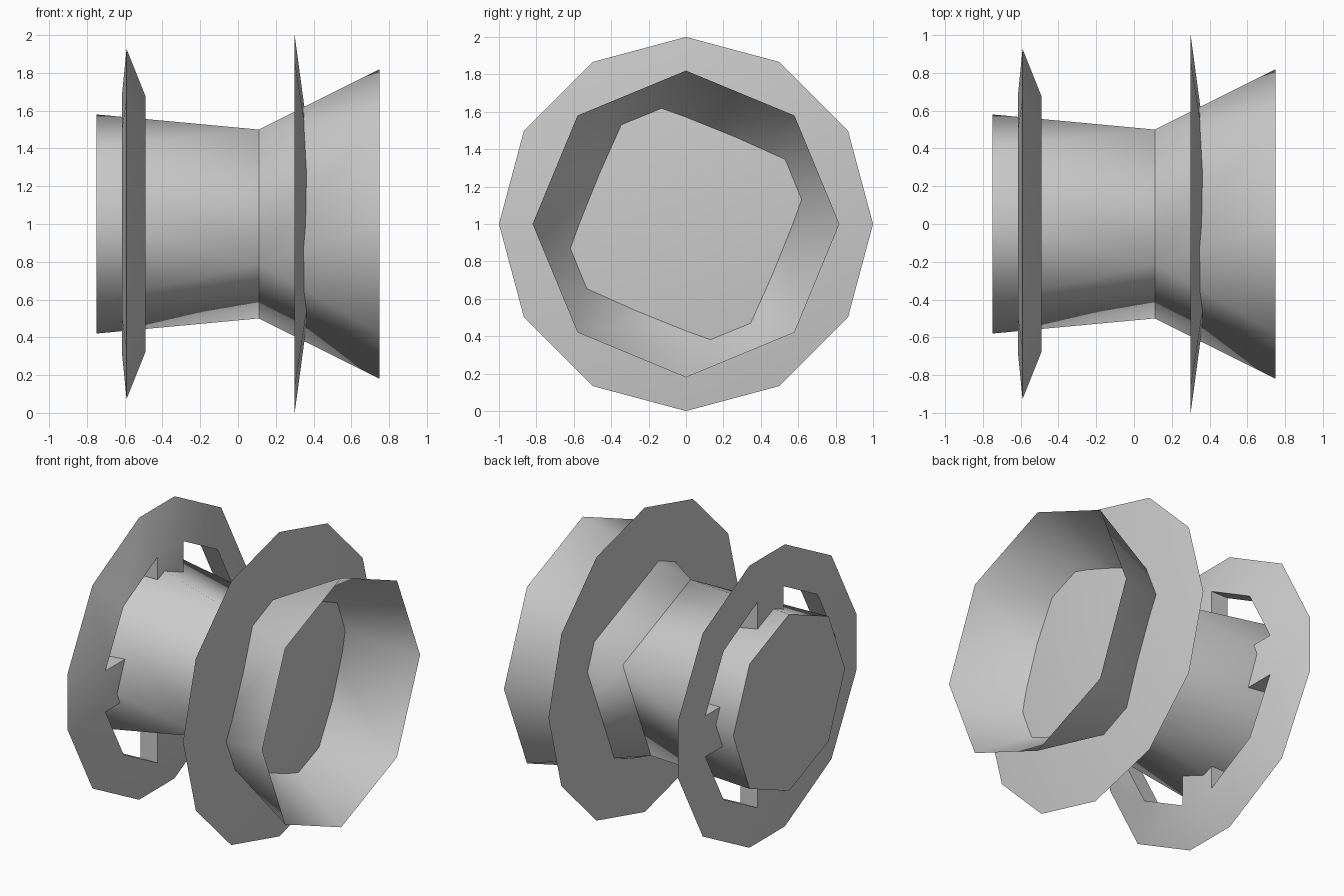
import bpy, bmesh
from math import sin, cos, radians, sqrt

if "Cube" in bpy.data.objects:
    bpy.data.objects.remove(bpy.data.objects["Cube"])


def finish(name, bm, smooth_angle=None):
    bmesh.ops.recalc_face_normals(bm, faces=bm.faces)
    mesh = bpy.data.meshes.new(name)
    bm.to_mesh(mesh)
    bm.free()
    obj = bpy.data.objects.new(name, mesh)
    bpy.context.collection.objects.link(obj)
    if smooth_angle:
        bpy.ops.object.select_all(action='DESELECT')
        obj.select_set(True)
        bpy.context.view_layer.objects.active = obj
        bpy.ops.object.shade_smooth_by_angle(angle=radians(smooth_angle))
    return obj


def ring(bm, x, r, angles):
    # ring of vertices around the x axis, centred at z = 1
    return [bm.verts.new((x, r * cos(radians(a)), 1 + r * sin(radians(a)))) for a in angles]


# Body: octagon ends pinched to a square waist, open funnel on the right
bm = bmesh.new()
octagon = [45 * i for i in range(8)]
left = ring(bm, -0.75, 0.58, octagon)
waist = ring(bm, 0.11, 0.541, [22.5 + 90 * i for i in range(4)])
right = ring(bm, 0.75, 0.82, octagon)
for end in (left, right):
    for i in range(4):
        a, b, c = end[2 * i], end[2 * i + 1], end[(2 * i + 2) % 8]
        bm.faces.new((a, b, waist[i]))
        bm.faces.new((b, c, waist[(i + 1) % 4], waist[i]))
for f in bm.faces:
    f.smooth = True
cap = bm.faces.new(left)
for e in list(cap.edges):
    e.smooth = False
for i in range(4):
    bm.edges.get((waist[i], waist[(i + 1) % 4])).smooth = False
finish("body", bm)

# Flange: flat back with a shallow cone in front
bm = bmesh.new()
rim = ring(bm, 0.30, 1.0, [30 * i for i in range(12)])
tip = bm.verts.new((0.435, 0, 1))
bm.faces.new(rim)
for i in range(12):
    bm.faces.new((rim[i], rim[(i + 1) % 12], tip))
finish("flange", bm, 30)

# Spoked wheel: bevelled rim with four spokes crossing in the middle
bm = bmesh.new()
angles = [90 * q + a for q in range(4) for a in (-11.25, 11.25, 45)]
back = ring(bm, -0.615, 0.69, angles)
edge = ring(bm, -0.59, 0.945, angles)
front = ring(bm, -0.49, 0.69, angles)
h = 0.69 * sin(radians(11.25)) * sqrt(2)
hub_angles = [45 + 90 * q for q in range(4)]
hub_back = ring(bm, -0.615, h, hub_angles)
hub_front = ring(bm, -0.49, h, hub_angles)
bm.faces.new(hub_back)
bm.faces.new(hub_front)
for i in range(12):
    j = (i + 1) % 12
    bm.faces.new((back[i], back[j], edge[j], edge[i]))
    bm.faces.new((edge[i], edge[j], front[j], front[i]))
    if i % 3:
        # wall of the opening between spokes
        bm.faces.new((front[i], front[j], back[j], back[i]))
    else:
        # spoke
        p, q = (i // 3 - 1) % 4, i // 3
        bm.faces.new((back[i], back[j], hub_back[q], hub_back[p]))
        bm.faces.new((front[i], front[j], hub_front[q], hub_front[p]))
        bm.faces.new((back[i], front[i], hub_front[p], hub_back[p]))
        bm.faces.new((back[j], front[j], hub_front[q], hub_back[q]))
finish("spoked_wheel", bm, 30)
